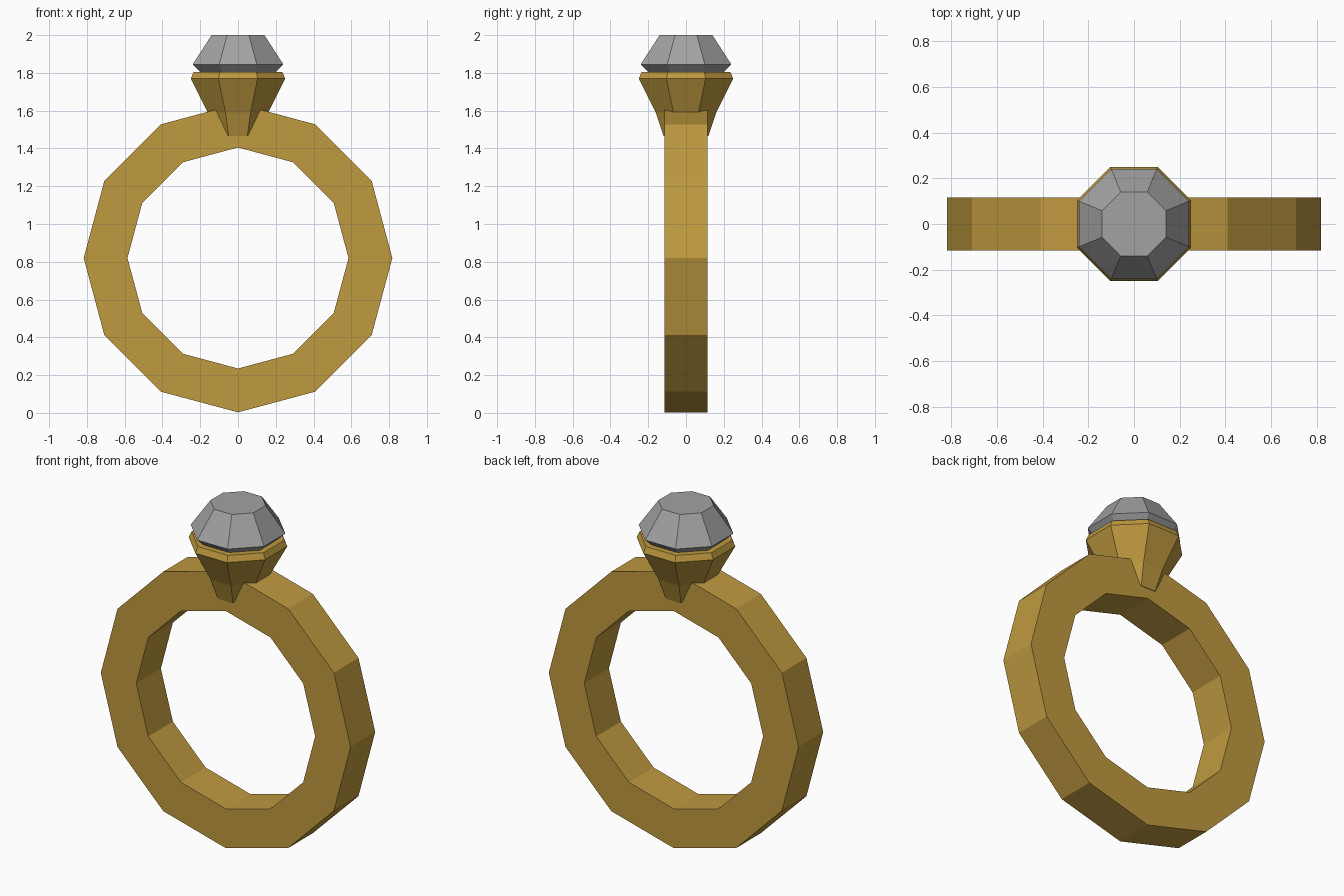
import bpy, bmesh, math
from mathutils import Matrix

cube = bpy.data.objects.get("Cube")
if cube:
    bpy.data.objects.remove(cube, do_unlink=True)


def material(name, rgb):
    mat = bpy.data.materials.new(name)
    mat.use_nodes = True
    mat.diffuse_color = (*rgb, 1)
    mat.node_tree.nodes["Principled BSDF"].inputs["Base Color"].default_value = (*rgb, 1)
    return mat


def turned(name, profile, sides, phase, mat, matrix=Matrix(), loop=False):
    """Faceted solid turned about z from (radius, height) points; loop makes a closed tube."""
    bm = bmesh.new()
    rings = []
    for r, h in profile:
        angles = [phase + math.tau * i / sides for i in range(sides)]
        rings.append([bm.verts.new((r * math.cos(a), r * math.sin(a), h)) for a in angles])
    pairs = list(zip(rings, rings[1:]))
    if loop:
        pairs.append((rings[-1], rings[0]))
    else:
        bm.faces.new(rings[0])
        bm.faces.new(rings[-1])
    for a, b in pairs:
        for i in range(sides):
            j = (i + 1) % sides
            bm.faces.new((a[i], a[j], b[j], b[i]))
    bmesh.ops.recalc_face_normals(bm, faces=bm.faces)
    bm.transform(matrix)
    mesh = bpy.data.meshes.new(name)
    bm.to_mesh(mesh)
    bm.free()
    mesh.materials.append(mat)
    obj = bpy.data.objects.new(name, mesh)
    bpy.context.collection.objects.link(obj)
    return obj


def octagon(points):
    """Turn half widths across flats into corner radii."""
    return [(w / math.cos(math.pi / 8), h) for w, h in points]


gold = material("gold", (0.52, 0.32, 0.05))
silver = material("gem grey", (0.36, 0.36, 0.36))

# Twelve-sided band, standing upright
upright = Matrix.Translation((0, 0, 0.82)) @ Matrix.Rotation(math.pi / 2, 4, 'X')
turned("band", [(0.817, -0.115), (0.817, 0.115), (0.585, 0.115), (0.585, -0.115)],
       12, 0, gold, upright, loop=True)

# Flared eight-sided setting with a bevelled rim
turned("setting", octagon([(0.118, 1.465), (0.16, 1.59), (0.25, 1.77), (0.235, 1.805),
                           (0.19, 1.805)]), 8, math.pi / 8, gold)

# Cut gem: pavilion, girdle, crown and flat table
turned("gem", octagon([(0.02, 1.625), (0.24, 1.845), (0.14, 2.0)]), 8, math.pi / 8, silver)
